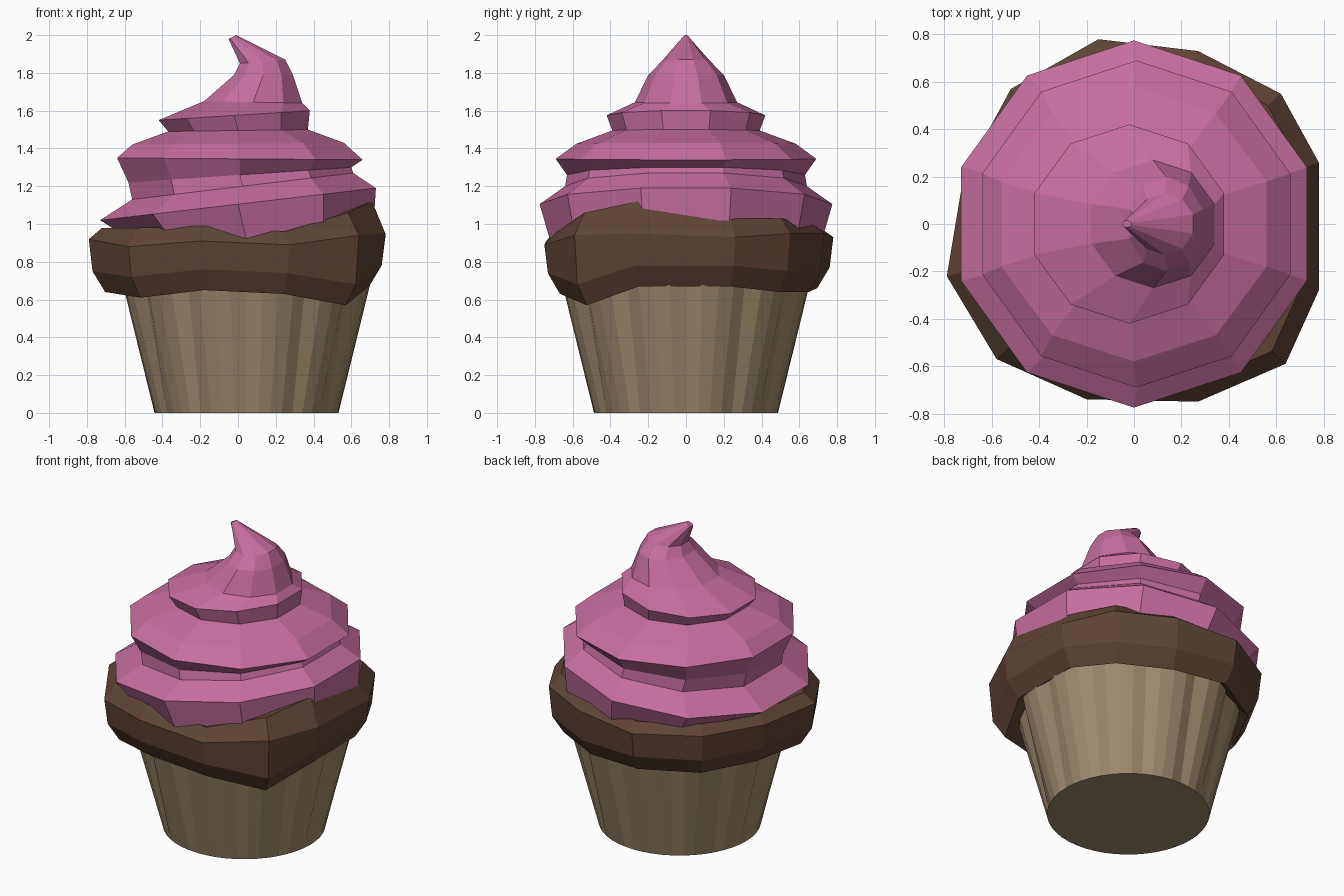
import bpy, math


def loft(name, rings, color):
    """Skin a list of equal-length point rings, capping both ends."""
    n = len(rings[0])
    verts = [p for ring in rings for p in ring]
    faces = [tuple(reversed(range(n)))]
    for k in range(len(rings) - 1):
        for i in range(n):
            j = (i + 1) % n
            faces.append((k * n + i, k * n + j, (k + 1) * n + j, (k + 1) * n + i))
    faces.append(tuple(range((len(rings) - 1) * n, len(rings) * n)))
    mesh = bpy.data.meshes.new(name)
    mesh.from_pydata(verts, [], faces)
    mesh.update()
    mat = bpy.data.materials.new(name + "_color")
    mat.diffuse_color = (*color, 1)
    mesh.materials.append(mat)
    obj = bpy.data.objects.new(name, mesh)
    bpy.context.collection.objects.link(obj)
    return obj


# Paper wrapper: round base opening into twelve pleats
PLEATS, SEG = 12, 4
base, rim = [], []
for i in range(PLEATS * SEG):
    a = 2 * math.pi * i / (PLEATS * SEG)
    r = (0.625, 0.665, 0.675, 0.665)[i % SEG]
    base.append((0.045 + 0.487 * math.cos(a), 0.487 * math.sin(a), 0))
    rim.append((0.045 + r * math.cos(a), r * math.sin(a), 0.70))
loft("wrapper", [base, rim], (0.34, 0.255, 0.15))

# Cake top: lumpy band, each row is x, y, lower z, upper z, inner z
LUMPS = [
    (-0.20, -0.74, 0.74, 0.91, 0.99), (0.27, -0.75, 0.72, 0.89, 0.96),
    (0.64, -0.59, 0.66, 0.94, 1.06), (0.78, -0.28, 0.76, 0.95, 1.12),
    (0.78, 0.26, 0.76, 0.93, 1.03), (0.62, 0.55, 0.73, 0.95, 1.03),
    (0.27, 0.73, 0.73, 0.95, 1.00), (-0.15, 0.78, 0.75, 0.93, 0.98),
    (-0.52, 0.57, 0.74, 0.93, 0.98), (-0.72, 0.20, 0.74, 0.92, 0.98),
    (-0.79, -0.22, 0.73, 0.92, 0.98), (-0.58, -0.57, 0.70, 0.88, 0.98)]


def lump_ring(scale, column, dz=0):
    return [(p[0] * scale, p[1] * scale, p[column] + dz) for p in LUMPS]


loft("cake_top", [lump_ring(0.78, 2, -0.03), lump_ring(0.89, 2, -0.09),
                  lump_ring(0.975, 2, 0.02), lump_ring(1, 3),
                  lump_ring(0.91, 4), lump_ring(0.6, 4, -0.05)],
     (0.115, 0.058, 0.038))

# Frosting swirl: tilted ten-sided rings, given as left x, z, right x, z, depth
SWIRL = [
    (-0.62, 0.95, 0.71, 0.88, 0.72), (-0.73, 1.02, 0.73, 1.19, 0.775),
    (-0.56, 1.13, 0.61, 1.27, 0.64), (-0.58, 1.22, 0.60, 1.30, 0.63),
    (-0.64, 1.35, 0.66, 1.34, 0.69), (-0.56, 1.42, 0.56, 1.43, 0.58),
    (-0.37, 1.49, 0.37, 1.50, 0.39), (-0.42, 1.55, 0.38, 1.60, 0.42),
    (-0.18, 1.65, 0.34, 1.64, 0.27), (-0.02, 1.79, 0.29, 1.79, 0.20),
    (0.01, 1.85, 0.25, 1.87, 0.13), (-0.05, 1.98, -0.01, 2.0, 0.015)]
rings = []
for xl, zl, xr, zr, depth in SWIRL:
    ring = []
    for i in range(10):
        a = math.radians(18 + 36 * i)
        t = 0.5 + 0.5 * math.cos(a) / math.cos(math.radians(18))
        ring.append((xl + (xr - xl) * t, depth * math.sin(a), zl + (zr - zl) * t))
    rings.append(ring)
loft("frosting", rings, (0.56, 0.155, 0.34))
